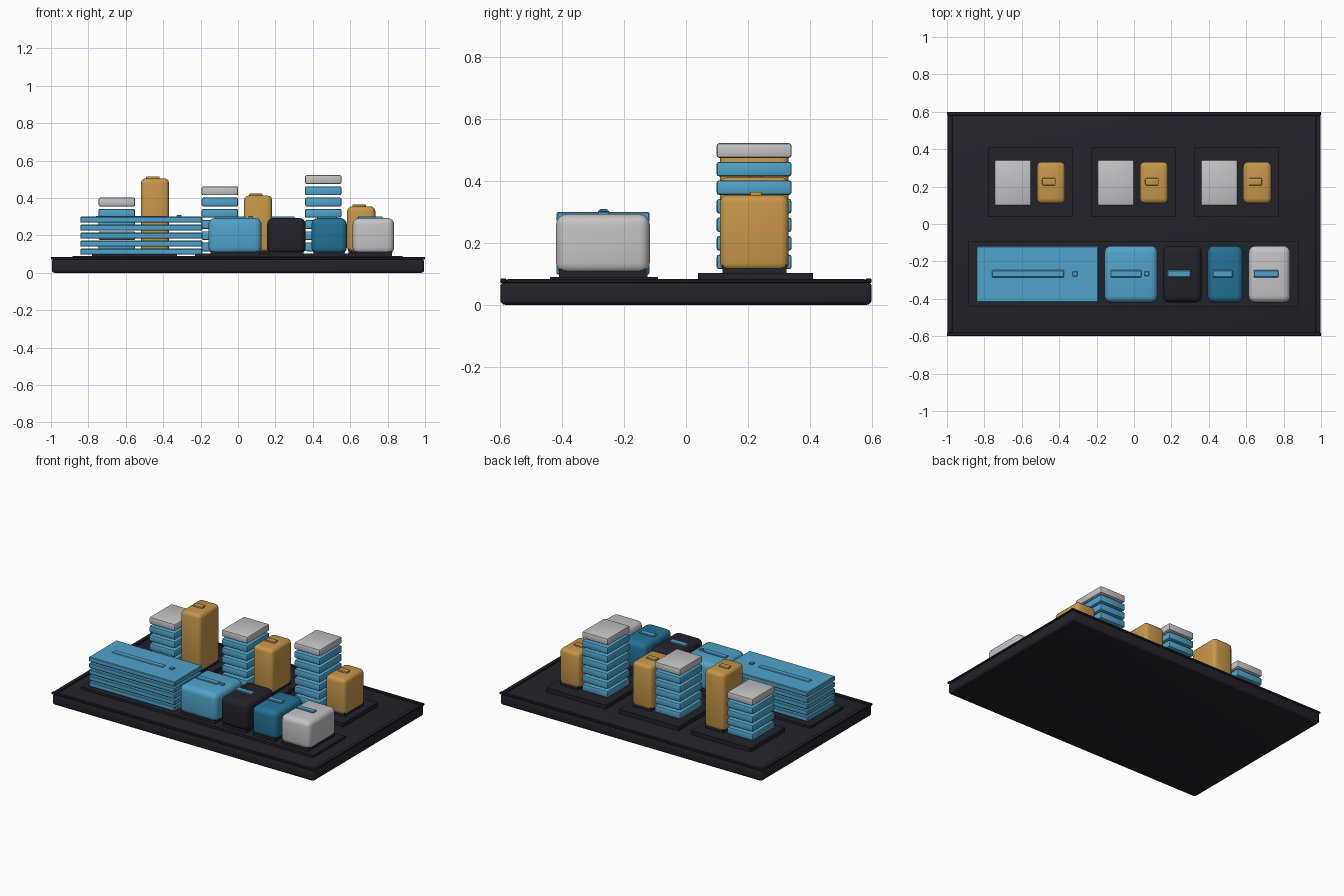
import bpy

if "Cube" in bpy.data.objects:
    bpy.data.objects.remove(bpy.data.objects["Cube"])


def material(name, rgb):
    m = bpy.data.materials.new(name)
    m.diffuse_color = (*rgb, 1)
    m.use_nodes = True
    m.node_tree.nodes["Principled BSDF"].inputs["Base Color"].default_value = m.diffuse_color
    return m


DARK = material("charcoal", (0.016, 0.016, 0.024))
BLUE = material("light blue", (0.08, 0.37, 0.59))
TEAL = material("deep teal", (0.016, 0.17, 0.30))
GOLD = material("amber", (0.57, 0.31, 0.067))
GREY = material("pale grey", (0.55, 0.55, 0.57))


def box(name, x, y, z, mat, bevel=0.0, segments=3):
    """Box from (min, max) ranges, with optional rounded edges."""
    ranges = (x, y, z)
    bpy.ops.mesh.primitive_cube_add(size=1, location=[sum(r) / 2 for r in ranges])
    ob = bpy.context.object
    ob.name = name
    ob.scale = [r[1] - r[0] for r in ranges]
    bpy.ops.object.transform_apply(location=False, rotation=False, scale=True)
    ob.data.materials.append(mat)
    if bevel:
        mod = ob.modifiers.new("rounding", 'BEVEL')
        mod.width = bevel
        mod.segments = segments
        bpy.ops.object.modifier_apply(modifier=mod.name)
        bpy.ops.object.shade_smooth_by_angle()
    return ob


# Tray with a thin raised rim
box("tray", (-0.995, 0.995), (-0.6, 0.6), (0, 0.074), DARK, 0.015)
for s, side in ((-1, "a"), (1, "b")):
    box("long_rim_" + side, (-1, 1), sorted((s * 0.58, s * 0.6)), (0.07, 0.085), DARK, 0.003, 1)
    box("short_rim_" + side, sorted((s * 0.97, s * 0.998)), (-0.58, 0.58), (0.07, 0.083), DARK, 0.003, 1)

# Mats under each group
box("front_mat", (-0.885, 0.88), (-0.44, -0.09), (0.07, 0.09), DARK)
for i, x in enumerate((-0.78, -0.23, 0.323)):
    box(f"rear_mat_{i}", (x, x + 0.453), (0.038, 0.41), (0.07, 0.102), DARK)

# Rear groups: a stack of trays beside a tall rounded case
for i, (x, levels, top) in enumerate(((-0.745, 5, 0.505), (-0.194, 6, 0.413), (0.358, 7, 0.355))):
    for k in range(levels):
        z = 0.115 + k * 0.06
        last = k == levels - 1
        box(f"stack_{i}_tray_{k}", (x, x + 0.195), (0.099, 0.341), (z, z + 0.047),
            GREY if last else BLUE, 0.008, 2)
    cx = x + 0.226
    box(f"tall_case_plinth_{i}", (cx + 0.008, cx + 0.142), (0.118, 0.325), (0.1, 0.13), DARK)
    box(f"tall_case_{i}", (cx, cx + 0.15), (0.11, 0.332), (0.11, top), GOLD, 0.025)
    box(f"tall_case_handle_{i}", (cx + 0.028, cx + 0.1), (0.207, 0.245),
        (top - 0.005, top + 0.01), GOLD, 0.004, 2)

# Wide stack of flat trays with a strip handle and a knob
for k in range(5):
    z = 0.097 + k * 0.0427
    box(f"wide_tray_{k}", (-0.843, -0.19), (-0.418, -0.118), (z, z + 0.032), BLUE, 0.004, 1)
box("wide_tray_handle", (-0.76, -0.375), (-0.285, -0.247), (0.295, 0.304), BLUE, 0.003, 1)
box("wide_tray_knob", (-0.328, -0.302), (-0.28, -0.253), (0.295, 0.31), BLUE, 0.003, 1)

# Row of rounded cases, each on a dark plinth with a top handle
cases = (
    ("blue", (-0.158, 0.126), BLUE, (-0.125, 0.04)),
    ("dark", (0.155, 0.362), DARK, (0.178, 0.302)),
    ("teal", (0.393, 0.582), TEAL, (0.422, 0.528)),
    ("grey", (0.613, 0.835), GREY, (0.64, 0.772)),
)
for name, x, mat, handle in cases:
    box(name + "_case_plinth", (x[0] + 0.012, x[1] - 0.012), (-0.41, -0.125), (0.085, 0.115), DARK)
    box(name + "_case", x, (-0.42, -0.117), (0.1, 0.293), mat, 0.035, 4)
    box(name + "_case_handle", handle, (-0.285, -0.247), (0.285, 0.301), BLUE, 0.003, 1)
box("blue_case_knob", (0.055, 0.08), (-0.278, -0.253), (0.285, 0.303), BLUE, 0.003, 1)
